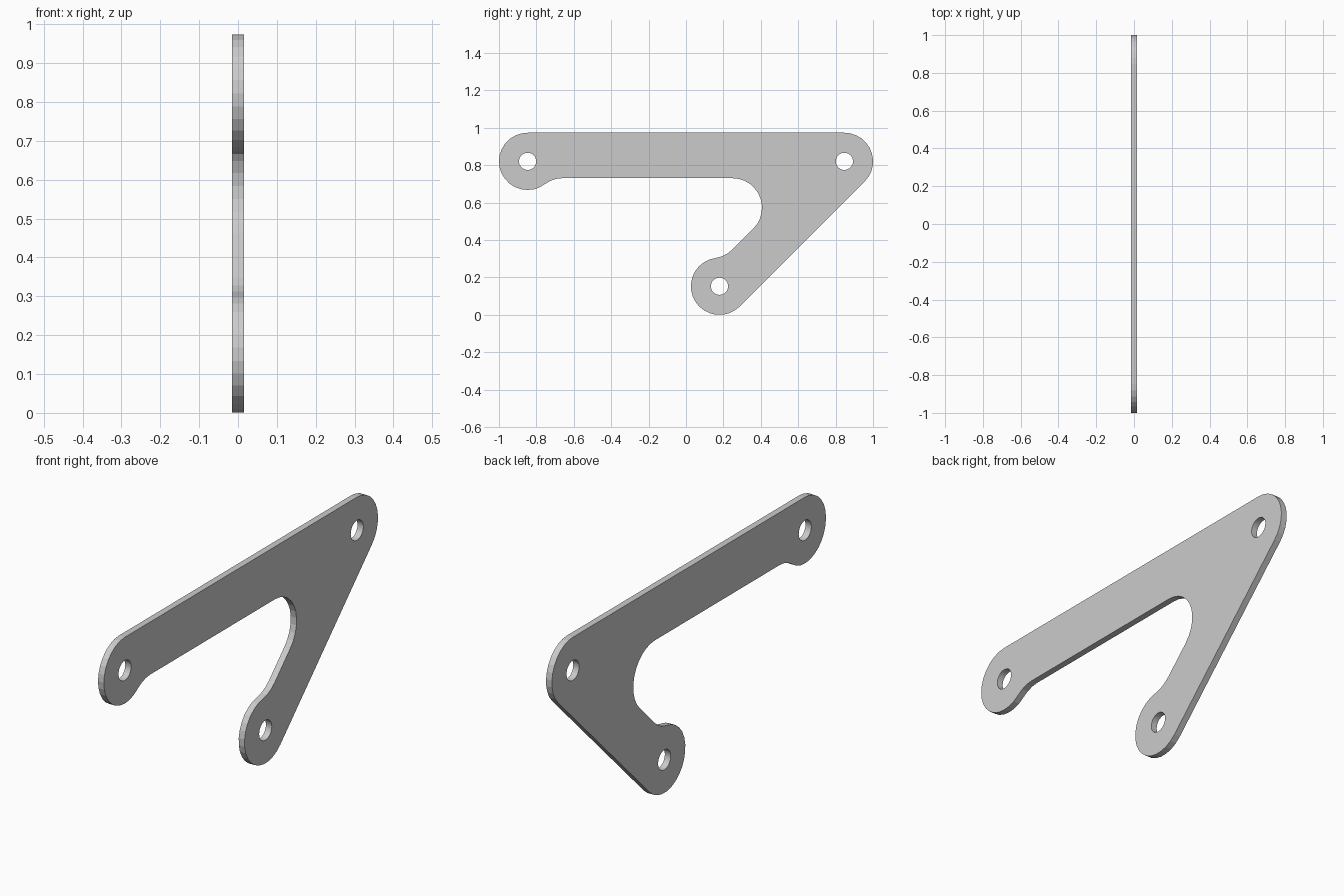
import bpy
from math import cos, sin, pi, radians, degrees, atan2, sqrt, ceil

if "Cube" in bpy.data.objects:
    bpy.data.objects.remove(bpy.data.objects["Cube"])

R = 0.153          # rounded end radius, also the small blend radius
HALF = 0.09        # arm half width on the inner side
HOLE = 0.046
INNER = 0.158      # radius of the inside corner
THICK = 0.03

A, B, C = (-0.847, 0.821), (0.847, 0.821), (0.179, 0.153)   # pivot centres (y, z)


def arc(c, r, a0, a1):
    """Points along an arc, roughly one per 13 degrees."""
    n = ceil(abs(a1 - a0) / 13)
    return [(c[0] + r * cos(radians(a0 + (a1 - a0) * i / n)),
             c[1] + r * sin(radians(a0 + (a1 - a0) * i / n))) for i in range(n + 1)]


# Blend between a round end and the straight inner edge of its arm
off = HALF + R
along = sqrt((2 * R) ** 2 - off ** 2)
ang = degrees(atan2(off, along))
s = sqrt(0.5)
blend_a = (A[0] + along, A[1] - off)
blend_c = (C[0] + (along - off) * s, C[1] + (along + off) * s)
corner_z = B[1] - HALF - INNER
corner = (corner_z + C[0] - C[1] - (HALF + INNER) / s, corner_z)

outline = (arc(B, R, -45, 90)
           + arc(A, R, 90, 360 - ang)
           + arc(blend_a, R, 180 - ang, 90)
           + arc(corner, INNER, 90, -45)
           + arc(blend_c, R, 315, 225 + ang)
           + arc(C, R, 45 + ang, 315))
holes = [arc(c, HOLE, 0, 360)[:-1] for c in (A, B, C)]

# Flat plate: filled outline with three holes, given thickness
curve = bpy.data.curves.new("bracket_plate", 'CURVE')
curve.dimensions = '2D'
curve.fill_mode = 'BOTH'
curve.extrude = THICK / 2
for pts in [outline] + holes:
    sp = curve.splines.new('POLY')
    sp.points.add(len(pts) - 1)
    for p, (y, z) in zip(sp.points, pts):
        p.co = (y, z, 0, 1)
    sp.use_cyclic_u = True
    sp.use_smooth = False

plate = bpy.data.objects.new("bracket_plate", curve)
bpy.context.collection.objects.link(plate)
plate.rotation_euler = (pi / 2, 0, pi / 2)   # stand it in the YZ plane
bpy.context.view_layer.objects.active = plate
plate.select_set(True)
bpy.ops.object.convert(target='MESH')
bpy.ops.object.transform_apply(location=False, rotation=True, scale=False)
bpy.ops.object.shade_flat()
